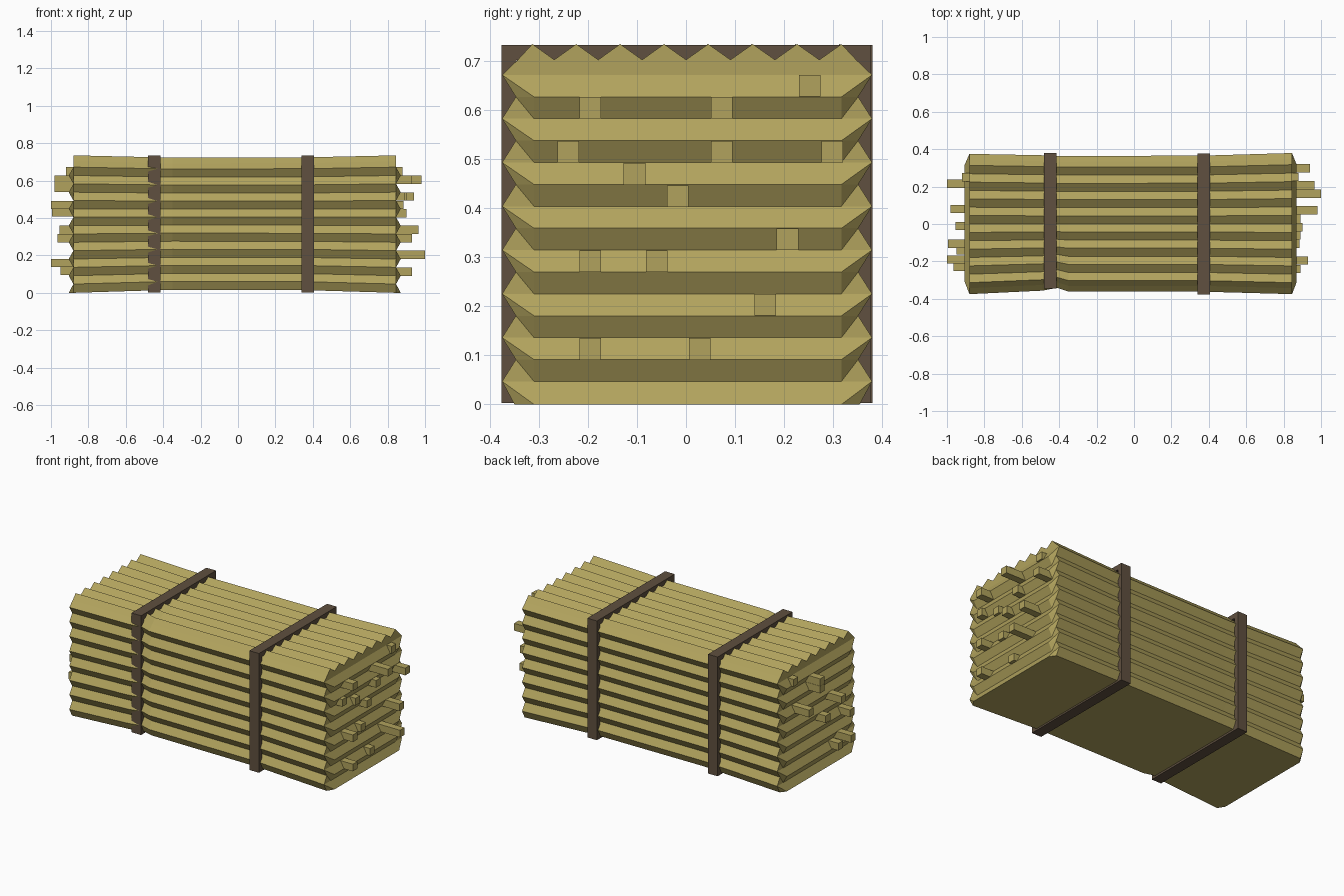
import bpy, bmesh

if "Cube" in bpy.data.objects:
    bpy.data.objects.remove(bpy.data.objects["Cube"])

def material(name, col):
    m = bpy.data.materials.new(name)
    m.diffuse_color = (*col, 1)
    m.use_nodes = True
    m.node_tree.nodes["Principled BSDF"].inputs["Base Color"].default_value = m.diffuse_color
    return m

WOOD = material("wood", (0.44, 0.365, 0.11))
STRAP = material("strap", (0.115, 0.08, 0.05))

def finish(name, bm, mat):
    bmesh.ops.recalc_face_normals(bm, faces=bm.faces)
    me = bpy.data.meshes.new(name)
    bm.to_mesh(me)
    bm.free()
    me.materials.append(mat)
    ob = bpy.data.objects.new(name, me)
    bpy.context.collection.objects.link(ob)
    return ob

# corrugated cross-section: side ridges and top ridges, flat bottom
PITCH = 0.0893
rows = [(0.35, 0.0)]
for k in range(8):
    rows.append((0.375, 0.047 + PITCH * k))
    if k < 7:
        rows.append((0.347, 0.0915 + PITCH * k))
top = []
for k in range(8):
    y = 0.3135 - PITCH * 1.003 * k
    top.append((y, 0.735))
    if k < 7:
        top.append((y - PITCH / 2, 0.703))
N = len(rows)
profile = rows + [(0.343, 0.703)] + top + [(-0.343, 0.703)] + [(-y, z) for y, z in reversed(rows)]

# stations along the length: x, front width, back width, squeeze in z
stations = [(-0.88, 1, 1, 0), (-0.49, 0.95, 0.98, 0.012), (-0.41, 0.91, 0.97, 0.015),
            (-0.35, 0.965, 0.97, 0.016), (0.37, 0.965, 0.975, 0.014), (0.845, 1, 1.012, 0)]

bm = bmesh.new()
rings = []
for x, front, back, sq in stations:
    rings.append([bm.verts.new((x, y * (front if y < 0 else back),
                                sq + z * (1 - 1.75 * sq / 0.735))) for y, z in profile])
P = len(profile)
for a, b in zip(rings, rings[1:]):
    for i in range(P):
        j = (i + 1) % P
        bm.faces.new((a[i], a[j], b[j], b[i]))

# ends: horizontal ridges, chamfered towards the sides
for ring, s in ((rings[0], -1), (rings[-1], 1)):
    x0 = ring[0].co.x
    inner = []
    for i in range(N):
        x = x0 + s * (0.025 if i % 2 == 0 else 0.0)
        z = rows[i][1]
        inner.append((bm.verts.new((x, 0.317, z)), bm.verts.new((x, -0.31, z))))
    for i in range(N - 1):
        (r0, l0), (r1, l1) = inner[i], inner[i + 1]
        R0, R1, L0, L1 = ring[i], ring[i + 1], ring[P - 1 - i], ring[P - 2 - i]
        bm.faces.new((r0, r1, l1, l0))
        for f in ((R0, r0, R1), (r0, r1, R1), (L0, l0, L1), (l0, l1, L1)):
            bm.faces.new(f)
    bm.faces.new((ring[0], inner[0][0], inner[0][1], ring[P - 1]))
    r, l = inner[-1]
    bm.faces.new([r] + ring[N - 1:P - N + 1] + [l])
finish("plank_stack", bm, WOOD)

# loose plank ends: y, z, tip x
tips = [(0.252, 0.65, 0.88), (-0.195, 0.605, 0.93), (0.073, 0.605, 0.98), (-0.24, 0.515, 0.89),
        (0.073, 0.515, 0.90), (0.298, 0.515, 0.94), (-0.105, 0.47, 0.885), (-0.017, 0.425, 0.90),
        (0.207, 0.337, 0.965), (-0.195, 0.292, 0.93), (-0.06, 0.292, 0.89), (0.162, 0.203, 1.0),
        (-0.195, 0.113, 0.93), (0.028, 0.113, 0.89),
        (0.215, 0.47, -1.0), (0.08, 0.605, -0.98), (0.08, 0.56, -0.98), (-0.105, 0.43, -0.995),
        (-0.01, 0.337, -0.955), (-0.23, 0.292, -0.965), (-0.19, 0.16, -1.0),
        (-0.14, 0.118, -0.95), (0.25, 0.65, -0.92)]

def box(name, lo, hi, mat):
    b = bmesh.new()
    bmesh.ops.create_cube(b, size=1)
    for v in b.verts:
        v.co = [(l + h) / 2 + c * (h - l) for l, h, c in zip(lo, hi, v.co)]
    return finish(name, b, mat)

for n, (y, z, tip) in enumerate(tips):
    root = 0.78 if tip > 0 else -0.82
    box(f"loose_plank_{n + 1}", (min(root, tip), y - 0.022, z - 0.022),
        (max(root, tip), y + 0.022, z + 0.022), WOOD)

# straps: closed rectangular bands
def strap(name, x0, x1, y0, y1):
    b = bmesh.new()
    z0, z1, t = 0.003, 0.733, 0.03
    loops = []
    for x in (x0, x1):
        for d in (0, t):
            loops.append([b.verts.new((x, y, z)) for y, z in
                          ((y0 + d, z0 + d), (y1 - d, z0 + d), (y1 - d, z1 - d), (y0 + d, z1 - d))])
    o0, i0, o1, i1 = loops
    for p, q in ((o0, i0), (i0, i1), (i1, o1), (o1, o0)):
        for k in range(4):
            m = (k + 1) % 4
            b.faces.new((p[k], p[m], q[m], q[k]))
    return finish(name, b, STRAP)

strap("left_strap", -0.48, -0.415, -0.345, 0.38)
strap("right_strap", 0.34, 0.405, -0.376, 0.376)
